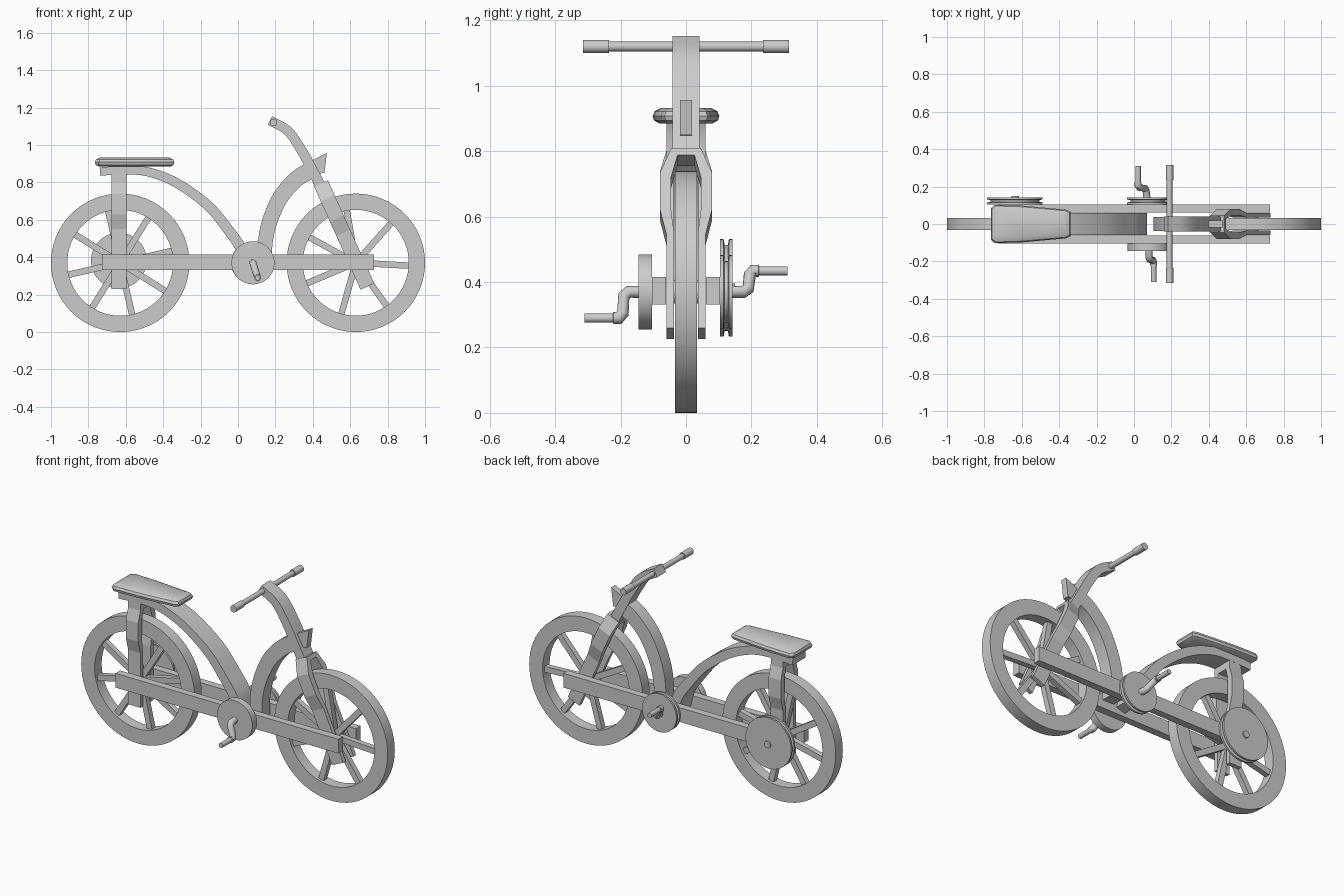
import bpy, bmesh
from math import cos, sin, pi, radians, atan2
from mathutils import Vector, Matrix

if "Cube" in bpy.data.objects:
    bpy.data.objects.remove(bpy.data.objects["Cube"])


def finish(name, bm, smooth=False):
    bmesh.ops.remove_doubles(bm, verts=bm.verts, dist=1e-5)
    bmesh.ops.recalc_face_normals(bm, faces=bm.faces)
    me = bpy.data.meshes.new(name)
    bm.to_mesh(me)
    bm.free()
    ob = bpy.data.objects.new(name, me)
    bpy.context.collection.objects.link(ob)
    if smooth:
        bpy.ops.object.select_all(action='DESELECT')
        ob.select_set(True)
        bpy.context.view_layer.objects.active = ob
        bpy.ops.object.shade_smooth_by_angle(angle=radians(35))
    return ob


def add_box(bm, center, size, rot=None):
    m = Matrix.Translation(center) @ (rot or Matrix()) @ Matrix.Diagonal((*size, 1))
    bmesh.ops.create_cube(bm, size=1, matrix=m)


def lathe(name, cx, cz, prof, n=64):
    """Turn a closed (radius, y) profile around a y-axis through (cx, cz)."""
    bm = bmesh.new()
    rings = [[bm.verts.new((cx + r * cos(2 * pi * i / n), y, cz + r * sin(2 * pi * i / n)))
              for i in range(n)] for r, y in prof]
    for k, a in enumerate(rings):
        b = rings[(k + 1) % len(rings)]
        if prof[k][0] == 0 and prof[(k + 1) % len(rings)][0] == 0:
            continue
        for i in range(n):
            j = (i + 1) % n
            bm.faces.new((a[i], a[j], b[j], b[i]))
    return finish(name, bm, True)


def disc(name, cx, cz, r, y0, y1, n=64):
    return lathe(name, cx, cz, [(0, y0), (r, y0), (r, y1), (0, y1)], n)


def spline(pts, steps=5):
    p = [Vector(q) for q in pts]
    p = [2 * p[0] - p[1]] + p + [2 * p[-1] - p[-2]]
    out = []
    for a, b, c, d in zip(p, p[1:], p[2:], p[3:]):
        for s in range(steps):
            t = s / steps
            out.append(0.5 * (2 * b + (c - a) * t + (2 * a - 5 * b + 4 * c - d) * t * t
                              + (3 * b - a - 3 * c + d) * t ** 3))
    return out + [p[-2]]


def ribbon(name, pts, half_thick, half_width):
    """Sweep a rectangle along a smooth path in the xz plane."""
    path = spline(pts)
    bm = bmesh.new()
    rows = []
    for i, p in enumerate(path):
        t = (path[min(i + 1, len(path) - 1)] - path[max(i - 1, 0)]).normalized()
        h = half_thick[0] + (half_thick[1] - half_thick[0]) * i / (len(path) - 1)
        n = Vector((-t.y, t.x)) * h
        rows.append([bm.verts.new((p.x + s * n.x, y, p.y + s * n.y)) for s, y in
                     ((1, -half_width), (1, half_width), (-1, half_width), (-1, -half_width))])
    for a, b in zip(rows, rows[1:]):
        for k in range(4):
            bm.faces.new((a[k], a[k - 1], b[k - 1], b[k]))
    bm.faces.new(rows[0])
    bm.faces.new(rows[-1])
    return finish(name, bm, True)


def fork(name, top, tilt, outer, inner, width):
    """Two-legged fork: (half-width, distance down) outlines, extruded along its width."""
    half = outer + inner[::-1]
    outline = half + [(-y, s) for y, s in half[::-1]]
    bm = bmesh.new()
    f = bm.faces.new([bm.verts.new((-width / 2, y, -s)) for y, s in outline])
    ext = bmesh.ops.extrude_face_region(bm, geom=[f])
    bmesh.ops.translate(bm, vec=(width, 0, 0),
                        verts=[v for v in ext['geom'] if isinstance(v, bmesh.types.BMVert)])
    bmesh.ops.triangulate(bm, faces=[g for g in bm.faces if len(g.verts) > 4])
    ob = finish(name, bm)
    ob.location = (top[0], 0, top[1])
    ob.rotation_euler = (0, -tilt, 0)
    return ob


def tube(name, pts, radius):
    """Bent round rod; each point is (x, y, z, radius factor)."""
    cu = bpy.data.curves.new(name, 'CURVE')
    cu.dimensions = '3D'
    cu.bevel_depth = radius
    cu.bevel_resolution = 4
    cu.use_fill_caps = True
    sp = cu.splines.new('POLY')
    sp.points.add(len(pts) - 1)
    for q, (x, y, z, r) in zip(sp.points, pts):
        q.co = (x, y, z, 1)
        q.radius = r
    ob = bpy.data.objects.new(name, cu)
    bpy.context.collection.objects.link(ob)
    bpy.ops.object.select_all(action='DESELECT')
    ob.select_set(True)
    bpy.context.view_layer.objects.active = ob
    bpy.ops.object.convert(target='MESH')
    bpy.ops.object.shade_smooth_by_angle(angle=radians(40))


# Wheels with square spokes and a hub
for label, cx, count, start in (("rear", -0.63, 8, 13), ("front", 0.63, 7, -3)):
    R, r, w = 0.37, 0.283, 0.033
    lathe(label + "_wheel_rim", cx, R, [(r, -w), (R, -w), (R, w), (r, w)])
    disc(label + "_wheel_hub", cx, R, 0.035, -0.06, 0.06, 32)
    bm = bmesh.new()
    for k in range(count):
        a = radians(start + 360 * k / count)
        add_box(bm, (cx + 0.155 * cos(a), 0, R + 0.155 * sin(a)), (0.27, 0.032, 0.034),
                Matrix.Rotation(-a, 4, 'Y'))
    finish(label + "_wheel_spokes", bm)

# Side beams
for label, s in (("right", -1), ("left", 1)):
    bm = bmesh.new()
    add_box(bm, (0, s * 0.082, 0.373), (1.455, 0.043, 0.084))
    finish(label + "_side_beam", bm)

# Curved frame pieces and handlebar stem
ribbon("rear_frame_arch", [(-.738, .858), (-.604, .866), (-.48, .856), (-.353, .81), (-.24, .74),
       (-.139, .655), (-.053, .548), (.01, .457), (.04, .36)], (.022, .03), .06)
ribbon("front_frame_arch", [(.143, .36), (.146, .479), (.171, .596), (.23, .725), (.315, .82),
       (.40, .87)], (.038, .045), .038)
ribbon("handlebar_stem", [(.171, 1.131), (.267, 1.075), (.337, .976), (.39, .88), (.442, .78)],
       (.025, .028), .041)

# Wedge tenon of the front arch passing through the stem
bm = bmesh.new()
f = bm.faces.new([bm.verts.new((x, -.019, z)) for x, z in
                  ((.36, .90), (.475, .957), (.462, .85), (.39, .845))])
ext = bmesh.ops.extrude_face_region(bm, geom=[f])
bmesh.ops.translate(bm, vec=(0, .038, 0),
                    verts=[v for v in ext['geom'] if isinstance(v, bmesh.types.BMVert)])
finish("arch_tenon", bm)

# Forks
fork("front_fork", (.444, .794), atan2(.248, .551),
     [(.045, 0), (.08, .085), (.08, .205), (.06, .29), (.06, .604)],
     [(.026, .025), (.046, .10), (.046, .205), (.036, .29), (.036, .604)], .081)
fork("rear_fork", (-.635, .887), 0,
     [(.058, 0), (.06, .085), (.08, .15), (.08, .26), (.06, .335), (.06, .657)],
     [(.03, .085), (.046, .15), (.046, .26), (.036, .335), (.036, .657)], .08)

# Handlebar and grips
disc("handlebar", .19, 1.12, .015, -.25, .25, 24)
for label, s in (("right", -1), ("left", 1)):
    disc(label + "_grip", .19, 1.12, .02, s * .236, s * .315, 24)

# Crank disc and grooved pulleys
disc("crank_disc", .08, .37, .115, -.145, -.104)
for label, cx, cz, r in (("crank", .075, .37, .112), ("rear", -.637, .382, .149)):
    lathe(label + "_pulley", cx, cz, [(0, .104), (r, .104), (r, .115), (r - .018, .118),
          (r - .018, .128), (r, .131), (r, .142), (0, .142)])
disc("pulley_cap", -.635, .375, .02, .10, .15, 24)

# Bent crank arms with pedals
tube("right_crank", [(.08, -.13, .37, 1), (.08, -.175, .37, 1), (.084, -.19, .357, 1),
     (.10, -.193, .305, 1), (.105, -.205, .29, 1), (.105, -.222, .29, 1),
     (.105, -.223, .29, .75), (.105, -.31, .29, .75)], .019)
tube("left_crank", [(.07, .13, .37, 1), (.065, .175, .37, 1), (.06, .19, .38, 1),
     (.03, .195, .422, 1), (.022, .205, .434, 1), (.022, .222, .434, 1),
     (.022, .223, .434, .75), (.022, .31, .434, .75)], .019)

# Tapered seat with a rounded rim
bm = bmesh.new()
rows = []
for inset, z in ((.022, .884), (.004, .894), (0, .908), (.006, .922), (.025, .932)):
    outline = [(-.765 + inset, .085 - inset), (-.745 + inset, .102 - inset),
               (-.60, .098 - inset), (-.365 - inset * .5, .077 - inset), (-.34 - inset, .066 - inset)]
    outline += [(x, -y) for x, y in outline[::-1]]
    rows.append([bm.verts.new((x, y, z)) for x, y in outline])
for a, b in zip(rows, rows[1:]):
    for k in range(len(a)):
        bm.faces.new((a[k], a[k - 1], b[k - 1], b[k]))
bm.faces.new(rows[0])
bm.faces.new(rows[-1])
finish("seat", bm, True)
